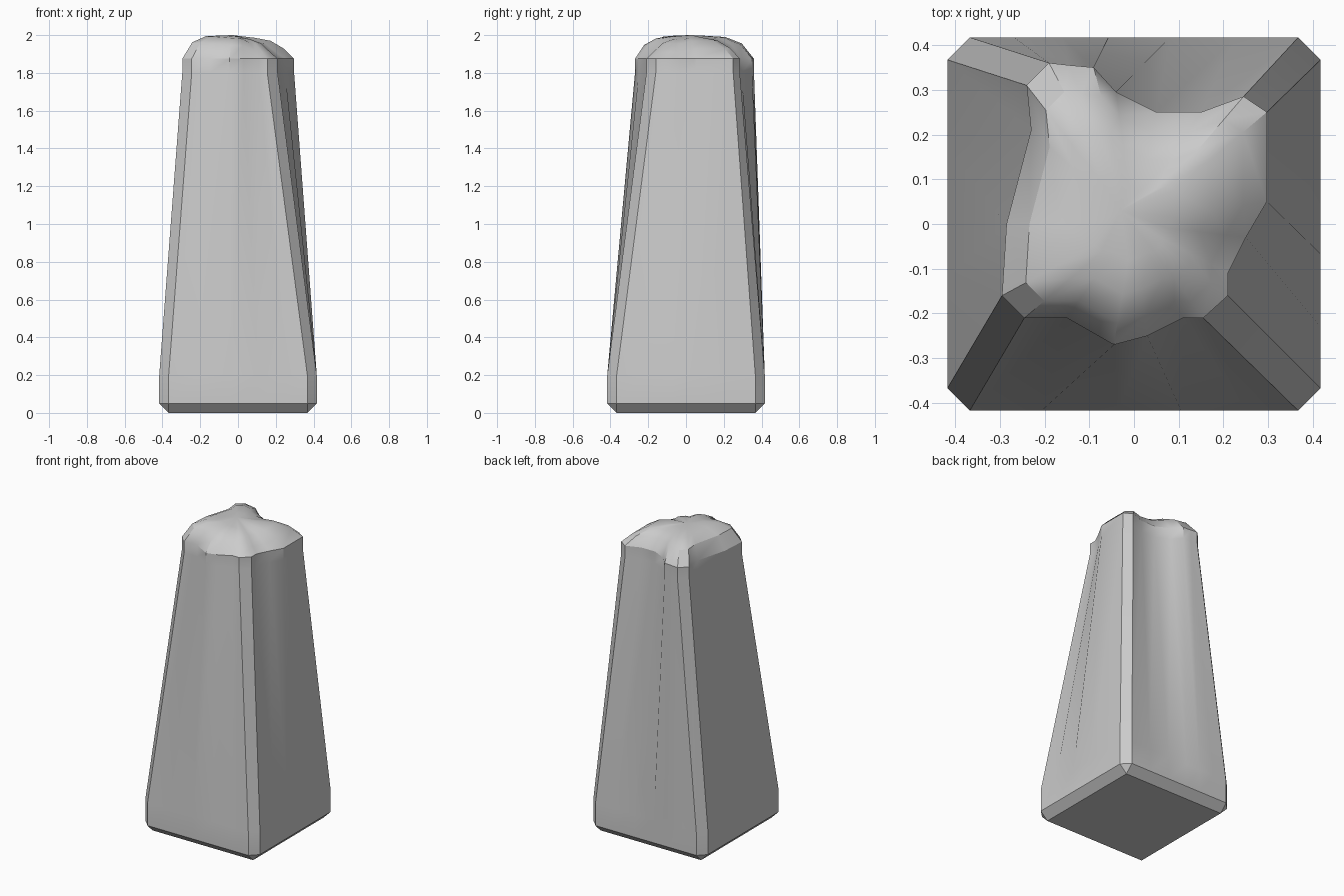
import bpy, bmesh

if "Cube" in bpy.data.objects:
    bpy.data.objects.remove(bpy.data.objects["Cube"])

H, C = 0.417, 0.367   # base half width, and where its corner chamfers begin

# Worn outline of the upper shaft, one list per side, counter-clockwise
front = [(-.245, -.21), (-.15, -.21), (-.045, -.27), (.03, -.25), (.11, -.21), (.155, -.21)]
right = [(.21, -.16), (.21, -.11), (.25, -.03), (.297, .05), (.297, .25)]
back = [(.245, .285), (.15, .25), (.05, .25), (-.04, .295), (-.09, .35), (-.145, .355), (-.19, .36)]
left = [(-.24, .31), (-.23, .21), (-.285, 0), (-.295, -.16)]


def along(side, start, end):
    """Matching base points, spaced in proportion to the worn side."""
    axis = 0 if abs(start[0] - end[0]) > abs(start[1] - end[1]) else 1
    a, b = side[0][axis], side[-1][axis]
    pts = []
    for i, p in enumerate(side):
        t = 0.5 * (p[axis] - a) / (b - a) + 0.5 * i / (len(side) - 1)
        pts.append((start[0] + t * (end[0] - start[0]), start[1] + t * (end[1] - start[1])))
    return pts


top = front + right + back + left
base = (along(front, (-C, -H), (C, -H)) + along(right, (H, -C), (H, C))
        + along(back, (C, H), (-C, H)) + along(left, (-H, C), (-H, -C)))


def clamp(v, lim):
    return max(-lim, min(lim, v))


def crown(f, z):
    """Shrunken crown ring, leaning higher to the left, chipped at front right."""
    ring = []
    for x, y in top:
        chip = 0.03 if x > 0.1 and -0.22 < y < 0 else 0
        ring.append((x * f, y * f, min(2.0, z - 0.07 * x * f - chip * f)))
    return ring


rings = [[(clamp(x, C), clamp(y, C), 0) for x, y in base],
         [(x, y, 0.05) for x, y in base],
         [(x, y, 0.2) for x, y in base],
         [(x, y, 1.80) for x, y in top],
         [(x, y, 1.875) for x, y in top],
         crown(0.82, 1.945), crown(0.58, 1.982), crown(0.3, 1.992)]

# Loft the rings into one stone
bm = bmesh.new()
loops = [[bm.verts.new(p) for p in ring] for ring in rings]
n = len(top)
for lo, hi in zip(loops, loops[1:]):
    for i in range(n):
        j = (i + 1) % n
        bm.faces.new((lo[i], lo[j], hi[j], hi[i]))
bm.faces.new(loops[0][::-1])
peak = bm.verts.new((-0.03, 0.03, 2.0))
for i in range(n):
    bm.faces.new((loops[-1][i], loops[-1][(i + 1) % n], peak))
bmesh.ops.remove_doubles(bm, verts=bm.verts[:], dist=0.0005)
bmesh.ops.recalc_face_normals(bm, faces=bm.faces[:])

mesh = bpy.data.meshes.new("stone_pillar")
bm.to_mesh(mesh)
bm.free()
pillar = bpy.data.objects.new("stone_pillar", mesh)
bpy.context.collection.objects.link(pillar)
bpy.context.view_layer.objects.active = pillar
pillar.select_set(True)
bpy.ops.object.shade_smooth_by_angle(angle=0.52)
